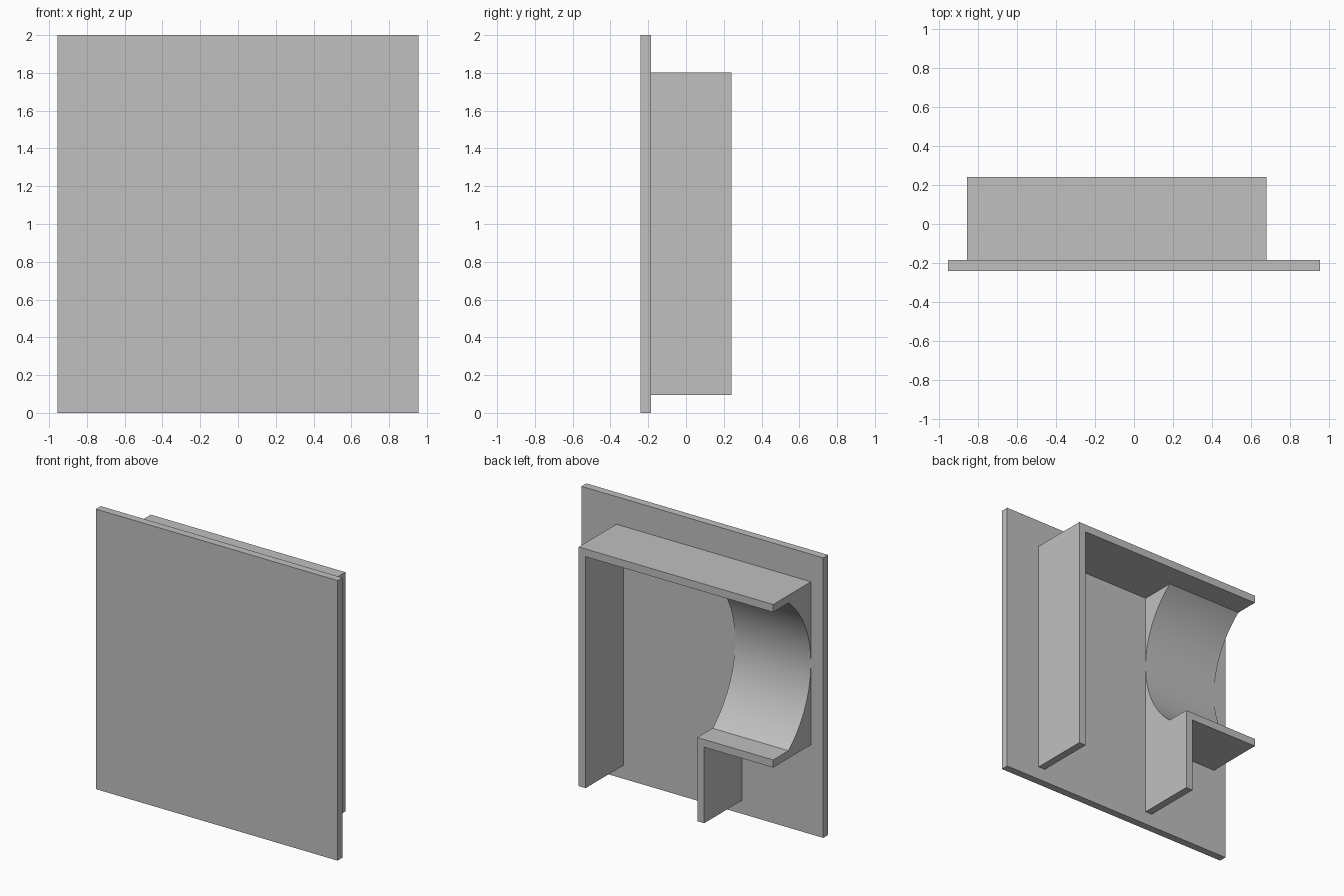
import bpy
import bmesh
from math import asin, cos, sin, radians
from mathutils import Vector

cube = bpy.data.objects.get("Cube")
if cube:
    bpy.data.objects.remove(cube, do_unlink=True)

grey = bpy.data.materials.new("plain grey")
grey.use_nodes = True
colour = (0.53, 0.53, 0.53, 1)
grey.diffuse_color = colour
grey.node_tree.nodes["Principled BSDF"].inputs["Base Color"].default_value = colour

# Shared dimensions
HALF_W, FRONT, PLATE_Y, BACK = 0.955, -0.24, -0.185, 0.24
T = 0.055                              # board thickness
RIGHT, LEFT, INNER = -0.857, 0.68, -0.257
FOOT, TOP, SHELF = 0.095, 1.803, 0.693


def extrude_profile(name, points, offset):
    """Extrude a closed polygon of 3D points along an offset."""
    bm = bmesh.new()
    face = bm.faces.new([bm.verts.new(p) for p in points])
    result = bmesh.ops.extrude_face_region(bm, geom=[face], use_keep_orig=True)
    moved = [v for v in result["geom"] if isinstance(v, bmesh.types.BMVert)]
    bmesh.ops.translate(bm, verts=moved, vec=Vector(offset))
    bmesh.ops.recalc_face_normals(bm, faces=bm.faces[:])
    mesh = bpy.data.meshes.new(name)
    bm.to_mesh(mesh)
    bm.free()
    mesh.materials.append(grey)
    obj = bpy.data.objects.new(name, mesh)
    bpy.context.collection.objects.link(obj)
    return obj


def board_profile(name, xz, y0, y1):
    return extrude_profile(name, [(x, y0, z) for x, z in xz], (0, y1 - y0, 0))


# Front plate
board_profile("front_plate", [(-HALF_W, 0), (HALF_W, 0), (HALF_W, 2), (-HALF_W, 2)],
              FRONT, PLATE_Y)

# Top board with its long leg, one bent profile
board_profile("top_board_and_long_leg",
              [(RIGHT, TOP), (LEFT, TOP), (LEFT, FOOT), (LEFT - T, FOOT),
               (LEFT - T, TOP - T), (RIGHT, TOP - T)], PLATE_Y, BACK)

# Lower shelf with its short leg
board_profile("shelf_and_short_leg",
              [(RIGHT, SHELF), (INNER, SHELF), (INNER, FOOT), (INNER - T, FOOT),
               (INNER - T, SHELF - T), (RIGHT, SHELF - T)], PLATE_Y, BACK)

# Hollow cradle between top board and shelf, touching the plate at mid height
low, high = SHELF, TOP - T
half, depth = (high - low) / 2, 0.253
radius = (half ** 2 + depth ** 2) / (2 * depth)
centre_y, centre_z = PLATE_Y + radius, (low + high) / 2
span, steps = asin(half / radius), 48
arc = []
for i in range(steps + 1):
    a = span * (2 * i / steps - 1)
    arc.append((RIGHT, centre_y - radius * cos(a), centre_z + radius * sin(a)))
sunk = PLATE_Y - 0.005
cradle = extrude_profile("curved_cradle",
                         [(RIGHT, sunk, low)] + arc + [(RIGHT, sunk, high)],
                         (INNER - RIGHT, 0, 0))
bpy.ops.object.select_all(action="DESELECT")
cradle.select_set(True)
bpy.context.view_layer.objects.active = cradle
bpy.ops.object.shade_smooth_by_angle(angle=radians(30))
